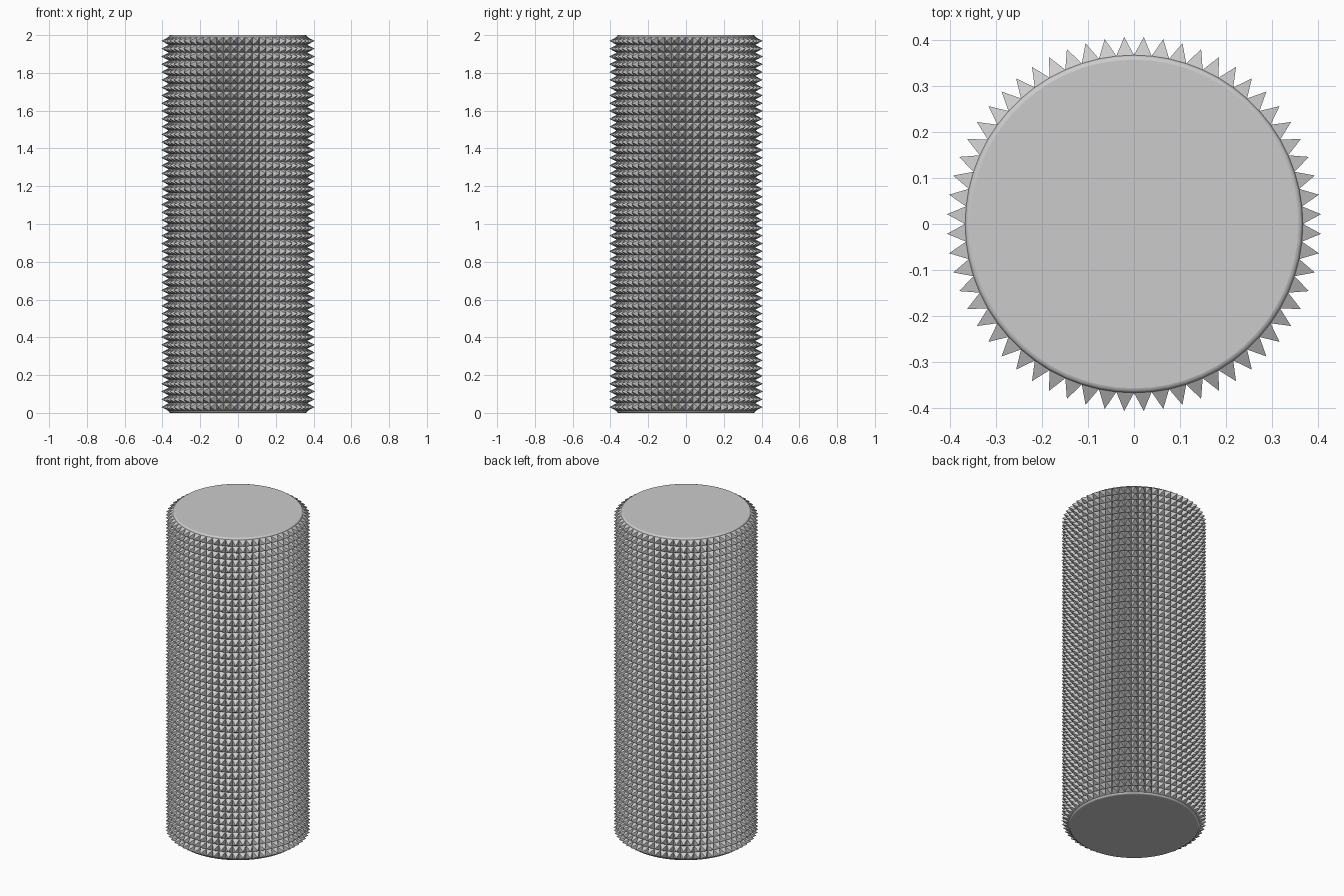
import bpy, bmesh
from math import sin, cos, pi

# Remove the default cube
cube = bpy.data.objects.get("Cube")
if cube:
    bpy.data.objects.remove(cube, do_unlink=True)

HEIGHT, BASE_R, TIP_R = 2.0, 0.367, 0.407
SPIKES, ROWS = 60, 48
BEVEL = 0.01

grey = bpy.data.materials.new("plain grey")
grey.use_nodes = True
colour = (0.6, 0.6, 0.6, 1)
grey.diffuse_color = colour
grey.node_tree.nodes["Principled BSDF"].inputs["Base Color"].default_value = colour


def polar(radius, step, z):
    angle = 2 * pi * step / SPIKES
    return radius * cos(angle), radius * sin(angle), z


def add_object(name, bm):
    mesh = bpy.data.meshes.new(name)
    bm.to_mesh(mesh)
    bm.free()
    mesh.materials.append(grey)
    obj = bpy.data.objects.new(name, mesh)
    bpy.context.collection.objects.link(obj)
    return obj


# Core: solid cylinder with rounded rims
bm = bmesh.new()
bmesh.ops.create_cone(bm, cap_ends=True, segments=SPIKES, radius1=BASE_R,
                      radius2=BASE_R, depth=HEIGHT)
bmesh.ops.translate(bm, verts=bm.verts, vec=(0, 0, HEIGHT / 2))
rims = [e for e in bm.edges if abs(e.verts[0].co.z - e.verts[1].co.z) < 0.1]
bmesh.ops.bevel(bm, geom=rims, offset=BEVEL, segments=3, profile=0.5,
                affect='EDGES')
for face in bm.faces:
    face.smooth = abs(face.normal.z) < 0.99
# The straight wall lies wholly under the studs
wall = [f for f in bm.faces if abs(f.normal.z) < 0.01]
bmesh.ops.delete(bm, geom=wall, context='FACES_ONLY')
add_object("core_caps", bm)

# Studs: a grid of four-sided pyramids wrapped around the core
bm = bmesh.new()
pitch = (HEIGHT - 2 * BEVEL) / ROWS
grid = [[bm.verts.new(polar(BASE_R, i, BEVEL + pitch * r)) for i in range(SPIKES)]
        for r in range(ROWS + 1)]
cells = []
for r in range(ROWS):
    for i in range(SPIKES):
        j = (i + 1) % SPIKES
        corners = (grid[r][i], grid[r][j], grid[r + 1][j], grid[r + 1][i])
        tip = bm.verts.new(polar(TIP_R, i + 0.5, BEVEL + pitch * (r + 0.5)))
        for k in range(4):
            bm.faces.new((corners[k], corners[(k + 1) % 4], tip))
add_object("pyramid_studs", bm)
